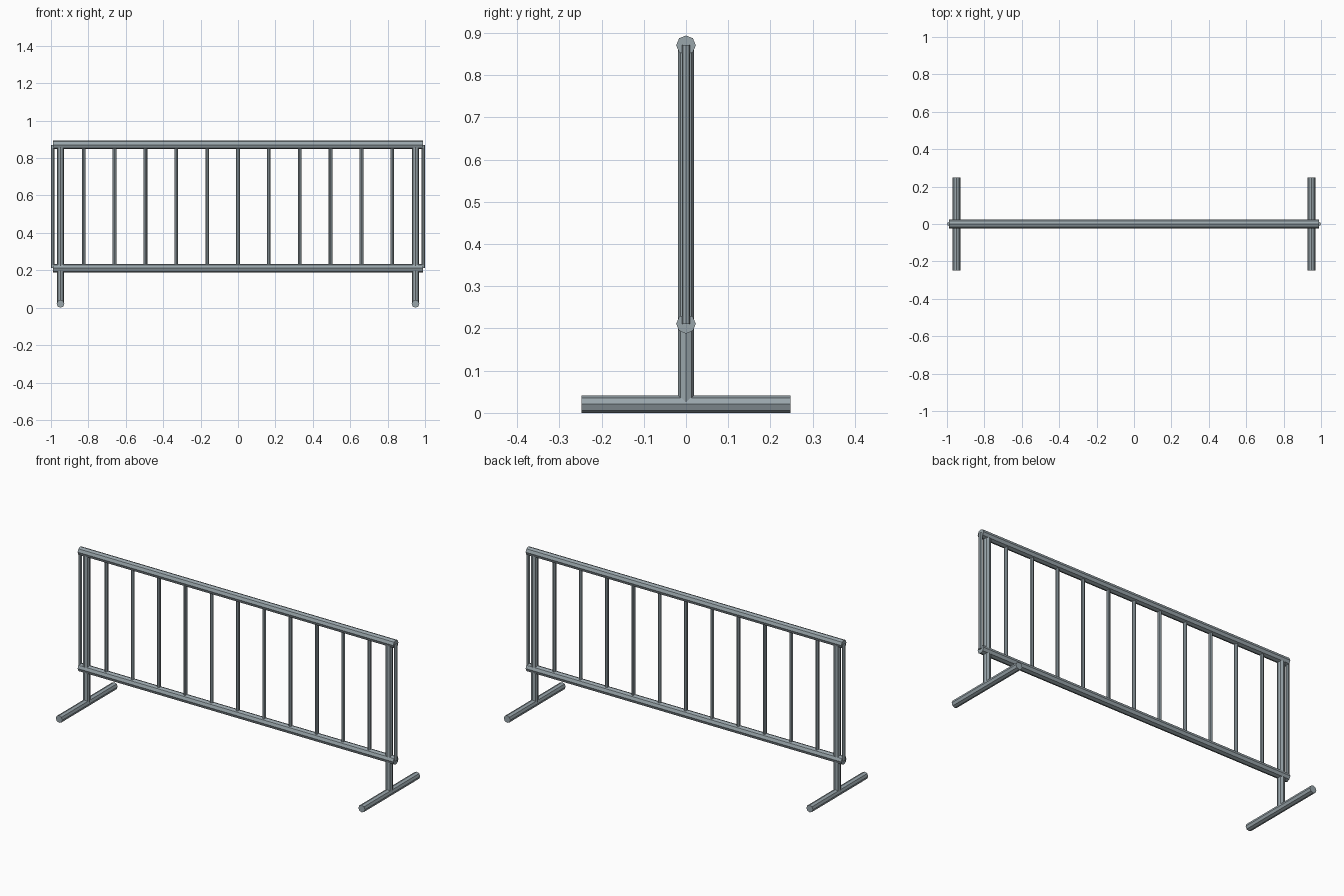
import bpy
import math

if "Cube" in bpy.data.objects:
    bpy.data.objects.remove(bpy.data.objects["Cube"])

steel = bpy.data.materials.new("galvanised_steel")
steel.diffuse_color = (0.32, 0.38, 0.41, 1)
steel.use_nodes = True
steel.node_tree.nodes["Principled BSDF"].inputs["Base Color"].default_value = steel.diffuse_color

ROT = {"x": (0, math.pi / 2, 0), "y": (math.pi / 2, 0, 0), "z": (0, 0, 0)}


def tube(name, centre, length, radius, axis):
    """Eight-sided flat-shaded steel tube along one axis."""
    bpy.ops.mesh.primitive_cylinder_add(
        vertices=8, radius=radius, depth=length, location=centre, rotation=ROT[axis])
    ob = bpy.context.object
    ob.name = name
    ob.data.materials.append(steel)
    return ob


TOP, BOTTOM, END = 0.871, 0.211, 0.99
FOOT_R = 0.0207

# Horizontal rails
tube("top_rail", (0, 0, TOP), 2 * END, 0.0232, "x")
tube("bottom_rail", (0, 0, BOTTOM), 2 * END, 0.0232, "x")

# Posts with crosswise feet at both ends
for side, x in (("left", -0.949), ("right", 0.949)):
    tube(side + "_post", (x, 0, (TOP + FOOT_R) / 2), TOP - FOOT_R, 0.019, "z")
    tube(side + "_foot", (x, 0, FOOT_R), 0.495, FOOT_R, "y")

# Thirteen evenly spaced infill bars, running between rail centres
for i in range(13):
    x = -END + 2 * END * i / 12
    tube(f"infill_bar_{i + 1}", (x, 0, (TOP + BOTTOM) / 2), TOP - BOTTOM, 0.01, "z")
